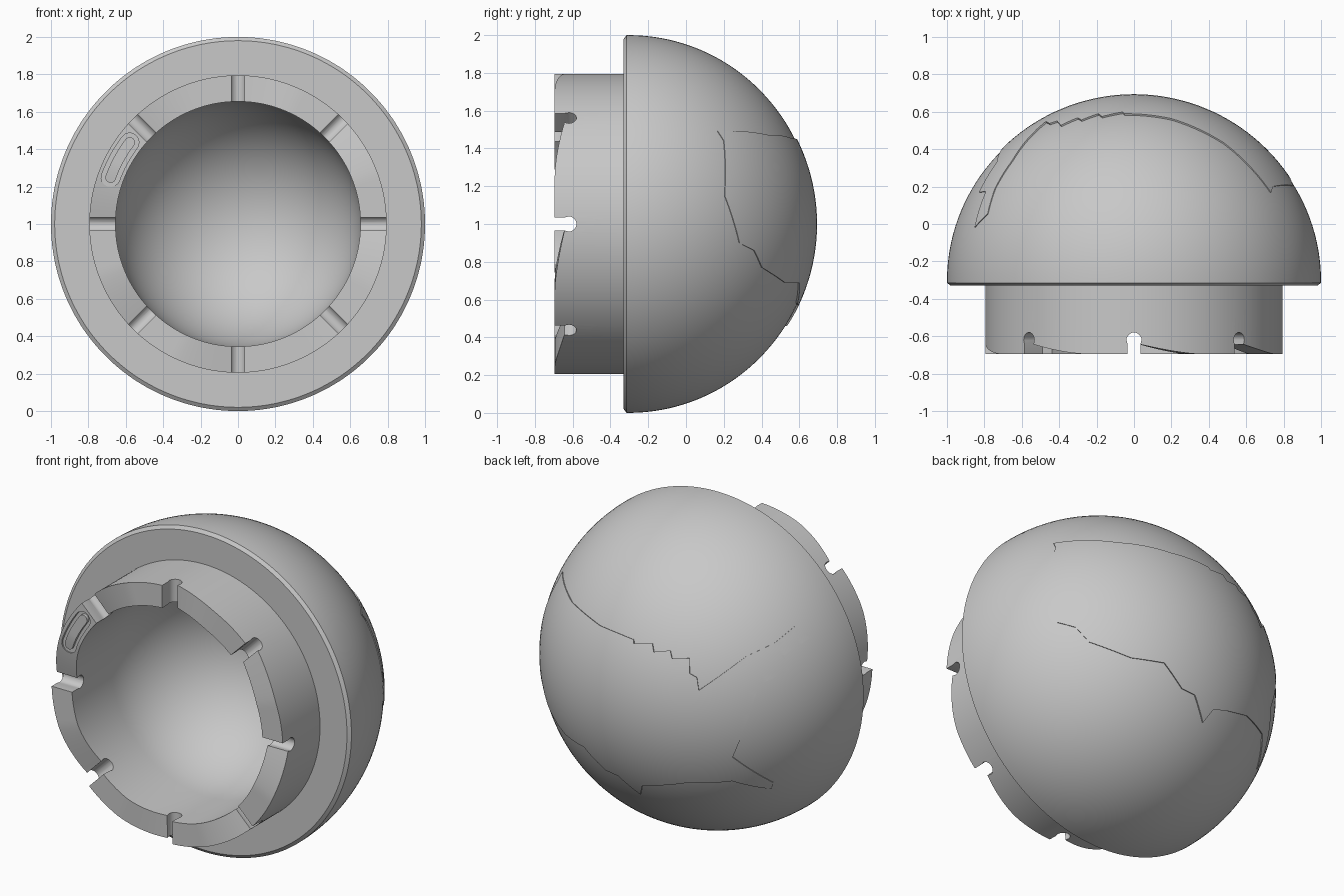
import bpy, bmesh, math
from mathutils import Vector

if "Cube" in bpy.data.objects:
    bpy.data.objects.remove(bpy.data.objects["Cube"])

CENTRE = Vector((0, -0.31, 1))
grey = bpy.data.materials.new("plain_grey")
grey.diffuse_color = (0.58, 0.58, 0.58, 1)
grey.use_nodes = True
grey.node_tree.nodes["Principled BSDF"].inputs["Base Color"].default_value = grey.diffuse_color


def finish(name, bm):
    bmesh.ops.recalc_face_normals(bm, faces=bm.faces[:])
    me = bpy.data.meshes.new(name)
    bm.to_mesh(me)
    bm.free()
    me.materials.append(grey)
    ob = bpy.data.objects.new(name, me)
    bpy.context.collection.objects.link(ob)
    return ob


def carve(ob, cutter, operation):
    mod = ob.modifiers.new("cut", 'BOOLEAN')
    mod.operation, mod.solver, mod.object = operation, 'EXACT', cutter
    bpy.context.view_layer.update()
    dg = bpy.context.evaluated_depsgraph_get()
    me = bpy.data.meshes.new_from_object(ob.evaluated_get(dg))
    ob.modifiers.clear()
    ob.data = me
    bpy.data.objects.remove(cutter)


def smooth(ob, degrees):
    bpy.ops.object.select_all(action='DESELECT')
    ob.select_set(True)
    bpy.context.view_layer.objects.active = ob
    bpy.ops.object.shade_smooth_by_angle(angle=math.radians(degrees))


def loft(bm, a, b):
    for i in range(len(a)):
        j = (i + 1) % len(a)
        bm.faces.new((a[i], a[j], b[j], b[i]))


def prism(bm, lower, upper):
    a = [bm.verts.new(p) for p in lower]
    b = [bm.verts.new(p) for p in upper]
    loft(bm, a, b)
    bm.faces.new(a)
    bm.faces.new(b)


def polar(r, t, y):
    """Point around the y axis; t runs clockwise from the top."""
    return Vector((r * math.sin(t), y, 1 + r * math.cos(t)))


# Hollow dome: outer shell, chamfered rim, collar and round bowl in one revolve
def front_edge(t):
    f = (math.degrees(t) % 45) / 26
    return -0.695 + (0.06 * (1 - f) ** 1.5 if f < 1 else 0)


outer = [(math.sin(i * math.pi / 72), -0.305 + 0.987 * math.cos(i * math.pi / 72))
         for i in range(1, 37)]
rim = [(1.0, -0.315), (0.98, -0.33), (0.795, -0.33), (0.795, None),
       (0.655, None), (0.655, -0.31)]
bowl = [(0.655 * math.cos(i * math.pi / 48), -0.31 + 0.655 * math.sin(i * math.pi / 48))
        for i in range(1, 24)]
N = 192
bm = bmesh.new()
rings = []
for r, y in outer + rim + bowl:
    ring = []
    for k in range(N):
        t = 2 * math.pi * (k + 0.5) / N
        ring.append(bm.verts.new(polar(r, t, front_edge(t) if y is None else y)))
    rings.append(ring)
for a, b in zip(rings, rings[1:]):
    loft(bm, a, b)
for ring, y in ((rings[0], 0.682), (rings[-1], 0.345)):
    pole = bm.verts.new((0, y, 1))
    for k in range(N):
        bm.faces.new((ring[k], ring[(k + 1) % N], pole))
dome = finish("hollow_dome", bm)

# Eight round-ended slots through the collar
bm = bmesh.new()
arch = [(0.04 * math.cos(i * math.pi / 12), -0.62 + 0.04 * math.sin(i * math.pi / 12))
        for i in range(13)] + [(-0.035, -0.64), (-0.035, -0.8), (0.035, -0.8), (0.035, -0.64)]
for k in range(8):
    t = k * math.pi / 4
    out = Vector((math.sin(t), 0, math.cos(t)))
    side = Vector((math.cos(t), 0, -math.sin(t)))
    ends = [[Vector((0, y, 1)) + out * r + side * s for s, y in arch] for r in (0.58, 0.9)]
    prism(bm, *ends)
carve(dome, finish("slot_cutter", bm), 'DIFFERENCE')


# Oval groove engraved on the collar's front edge
def oval(w, y):
    r0, t0, t1 = 0.725, math.radians(-70), math.radians(-53)
    pts = [polar(r0 + w, t0 + (t1 - t0) * i / 8, y) for i in range(9)]
    for t, sign in ((t1, 1), (t0, -1)):
        for i in range(1, 8):
            a = i * math.pi / 8
            pts.append(polar(r0 + sign * w * math.cos(a),
                             t + sign * w * math.sin(a) / r0, y))
        if sign == 1:
            pts += [polar(r0 - w, t1 + (t0 - t1) * i / 8, y) for i in range(9)]
    return pts


bm = bmesh.new()
loops = [[bm.verts.new(p) for p in oval(w, y)]
         for w, y in ((0.05, -0.675), (0.05, -0.75), (0.028, -0.75), (0.028, -0.675))]
for i in range(4):
    loft(bm, loops[i], loops[(i + 1) % 4])
carve(dome, finish("groove_cutter", bm), 'DIFFERENCE')
smooth(dome, 25)


# Raised cracked shell plate: jagged outline (x, height from centre) on the back
def ball(name, radius):
    bm = bmesh.new()
    bmesh.ops.create_uvsphere(bm, u_segments=144, v_segments=72, radius=radius)
    bmesh.ops.translate(bm, verts=bm.verts[:], vec=CENTRE)
    return finish(name, bm)


outline = [
    (0.73, 0.49), (0.74, 0.44), (0.845, 0.15), (0.80, -0.10), (0.73, -0.14),
    (0.665, -0.23), (0.46, -0.31), (0.28, -0.31), (0.14, -0.42), (0.05, -0.43),
    (-0.06, -0.54), (-0.10, -0.46), (-0.20, -0.43), (-0.38, -0.38), (-0.60, -0.36),
    (-0.73, -0.45), (-0.75, -0.40), (-0.63, -0.19), (-0.73, 0.24), (-0.825, 0.30),
    (-0.79, 0.38), (-0.85, 0.44), (-0.78, 0.51), (-0.74, 0.45), (-0.65, 0.40),
    (-0.565, 0.31), (-0.47, 0.22), (-0.45, 0.29), (-0.41, 0.31), (-0.39, 0.39),
    (-0.30, 0.38), (-0.28, 0.42), (-0.19, 0.40), (-0.17, 0.44), (-0.06, 0.42),
    (-0.05, 0.44), (0.20, 0.45), (0.48, 0.47)]
dirs = [Vector((x, math.sqrt(1 - x * x - z * z), z)) for x, z in outline]
bm = bmesh.new()
prism(bm, *[[CENTRE + d * (depth / d.y) for d in dirs] for depth in (0.2, 1.2)])
plate = ball("cracked_plate", 1.004)
carve(plate, finish("plate_cutter", bm), 'INTERSECT')
carve(plate, ball("plate_hollow", 0.965), 'DIFFERENCE')
smooth(plate, 25)
